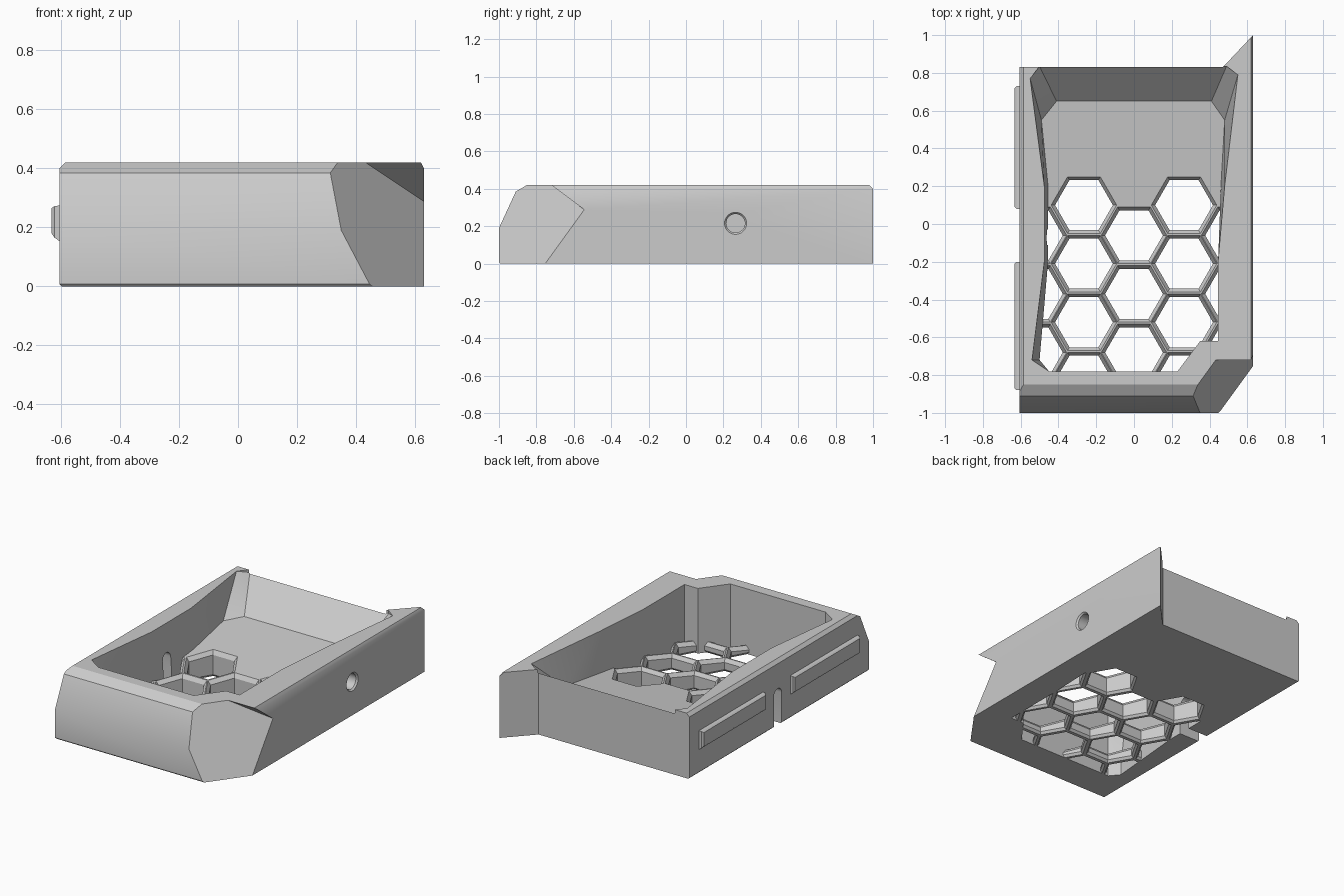
import bpy, bmesh, math
from mathutils import Vector

if "Cube" in bpy.data.objects:
    bpy.data.objects.remove(bpy.data.objects["Cube"])

grey = bpy.data.materials.new("plain_grey")
grey.use_nodes = True
COLOUR = (0.6, 0.6, 0.6, 1)
grey.diffuse_color = COLOUR
grey.node_tree.nodes["Principled BSDF"].inputs["Base Color"].default_value = COLOUR


def finish(name, bm):
    bmesh.ops.recalc_face_normals(bm, faces=bm.faces)
    mesh = bpy.data.meshes.new(name)
    bm.to_mesh(mesh)
    bm.free()
    mesh.materials.append(grey)
    obj = bpy.data.objects.new(name, mesh)
    bpy.context.collection.objects.link(obj)
    return obj


def loft(bm, rings):
    """Closed solid through rings of equal point count."""
    loops = [[bm.verts.new(p) for p in ring] for ring in rings]
    n = len(loops[0])
    for a, b in zip(loops, loops[1:]):
        for i in range(n):
            j = (i + 1) % n
            bm.faces.new((a[i], a[j], b[j], b[i]))
    bm.faces.new(loops[0][::-1])
    bm.faces.new(loops[-1])


def slice_off(bm, point, normal):
    """Remove everything on the normal side of a plane and cap the cut."""
    geom = bm.verts[:] + bm.edges[:] + bm.faces[:]
    cut = bmesh.ops.bisect_plane(bm, geom=geom, plane_co=point, plane_no=normal,
                                 clear_outer=True)["geom_cut"]
    bmesh.ops.contextual_create(bm, geom=[e for e in cut if isinstance(e, bmesh.types.BMEdge)])


def boolean(obj, cutter, operation="DIFFERENCE"):
    mod = obj.modifiers.new("cut", "BOOLEAN")
    mod.operation, mod.object, mod.solver = operation, cutter, "EXACT"
    bpy.context.view_layer.objects.active = obj
    bpy.ops.object.modifier_apply(modifier=mod.name)
    bpy.data.objects.remove(cutter)


def floor_z(y):
    return 0.14 + 0.11 * y


# Outer body: plan outline with a pointed rear corner, then sloped edges
HEIGHT = 0.42
LEFT, RIGHT = -0.605, 0.63
outline = [(LEFT, -1), (RIGHT, -1), (RIGHT, 1), (0.47, 0.83), (LEFT, 0.83)]
bm = bmesh.new()
loft(bm, [[(x, y, z) for x, y in outline] for z in (0, HEIGHT)])
slice_off(bm, (0, -1, 0.19), (0, -0.195, 0.09))
slice_off(bm, (0, -0.91, 0.385), (0, -0.035, 0.06))
slice_off(bm, (LEFT, 0, 0.4), (-1, 0, 1))
slice_off(bm, (RIGHT, 0, 0.4), (1, 0, 0.5))
slice_off(bm, (0, 0.98, HEIGHT), (0, 1, 1))
slice_off(bm, (0, -1, 0.008), (0, -1, -1))
slice_off(bm, (LEFT, 0, 0.008), (-1, 0, -1))
tray = finish("tray_body", bm)

# Slanted front corner, leaving an overhanging wall end above it
bm = bmesh.new()
loft(bm, [[(0, -1.2, z), (1, -1.2, z), (1, -0.3, z), (0, -0.3, z)] for z in (-0.2, 0.8)])
slice_off(bm, (0.45, -1, 0), (-0.0418, 0.0304, -0.022))
slice_off(bm, (0, -0.72, HEIGHT), (0, 0.6, 0.8))
boolean(tray, finish("corner_cutter", bm))

# Cavity: sloping floor, bulging side walls, ramp up to the rear edge
lower = [(-0.45, -0.78), (0.23, -0.78), (0.35, -0.62), (0.445, -0.62), (0.445, -0.2),
         (0.46, 0.2), (0.48, 0.55), (0.41, 0.65), (-0.41, 0.65), (-0.49, 0.55),
         (-0.455, 0.2), (-0.455, -0.2), (-0.5, -0.72)]
upper = [(-0.45, -0.78), (0.23, -0.78), (0.35, -0.62), (0.445, -0.62), (0.445, -0.2),
         (0.48, 0.2), (0.55, 0.79), (0.49, 0.835), (-0.5, 0.835), (-0.55, 0.77),
         (-0.475, 0.2), (-0.475, -0.2), (-0.54, -0.72)]
bm = bmesh.new()
loft(bm, [[(x, y, floor_z(y)) for x, y in lower],
          [(x, y, 0.4 if y > 0.8 else HEIGHT) for x, y in upper],
          [(x, y, 0.6) for x, y in upper]])
bmesh.ops.triangulate(bm, faces=[f for f in bm.faces if len(f.verts) == 4])
boolean(tray, finish("cavity_cutter", bm))

# Honeycomb floor openings with chamfered rims, clipped to the cavity
bm = bmesh.new()
PITCH_X, PITCH_Y = 0.265, 0.31
for col in range(-2, 3):
    for row in range(4):
        cx = col * PITCH_X
        cy = (0.1 if col % 2 else -0.06) - row * PITCH_Y

        def hexagon(radius, height):
            pts = [(cx + radius * math.cos(k * math.pi / 3),
                    cy + radius * math.sin(k * math.pi / 3)) for k in range(6)]
            return [(x, y, height(y)) for x, y in pts]
        loft(bm, [hexagon(0.168, lambda y: -0.002),
                  hexagon(0.153, lambda y: 0.015),
                  hexagon(0.153, lambda y: floor_z(y) - 0.024),
                  hexagon(0.175, lambda y: floor_z(y) + 0.002)])
holes = finish("honeycomb_cutter", bm)
bm = bmesh.new()
loft(bm, [[(x, y, z) for x, y in lower] for z in (-0.1, 0.5)])
boolean(holes, finish("honeycomb_limit", bm), "INTERSECT")
boolean(tray, holes)

# Arched cable slot through the left wall
slot = [(-0.11, -0.1), (-0.03, -0.1)]
slot += [(-0.07 + 0.04 * math.cos(a), 0.2 + 0.04 * math.sin(a))
         for a in (k * math.pi / 10 for k in range(11))]
bm = bmesh.new()
loft(bm, [[(x, y, z) for y, z in slot] for x in (-0.7, -0.44)])
boolean(tray, finish("slot_cutter", bm))

# Round socket with a chamfered rim in the right wall
bm = bmesh.new()
loft(bm, [[(x, 0.265 + r * math.cos(k * math.pi / 16), 0.215 + r * math.sin(k * math.pi / 16))
           for k in range(32)]
          for x, r in ((RIGHT + 0.01, 0.068), (RIGHT - 0.01, 0.05), (RIGHT - 0.09, 0.05))])
boolean(tray, finish("socket_cutter", bm))

# Two slide rails on the left side
for name, y0, y1 in (("front_rail", -0.88, -0.2), ("rear_rail", 0.08, 0.73)):
    bm = bmesh.new()
    loft(bm, [[(LEFT + 0.005, y0, 0.15), (LEFT + 0.005, y1, 0.15),
               (LEFT + 0.005, y1, 0.275), (LEFT + 0.005, y0, 0.275)],
              [(-0.622, y0, 0.165), (-0.622, y1, 0.165), (-0.622, y1, 0.272), (-0.622, y0, 0.272)],
              [(-0.632, y0 + 0.01, 0.18), (-0.632, y1 - 0.01, 0.18),
               (-0.632, y1 - 0.01, 0.265), (-0.632, y0 + 0.01, 0.265)]])
    finish(name, bm)

# Soften the front slope while keeping edges sharp
bpy.ops.object.select_all(action="DESELECT")
tray.select_set(True)
bpy.context.view_layer.objects.active = tray
bpy.ops.object.shade_smooth_by_angle(angle=math.radians(28))
